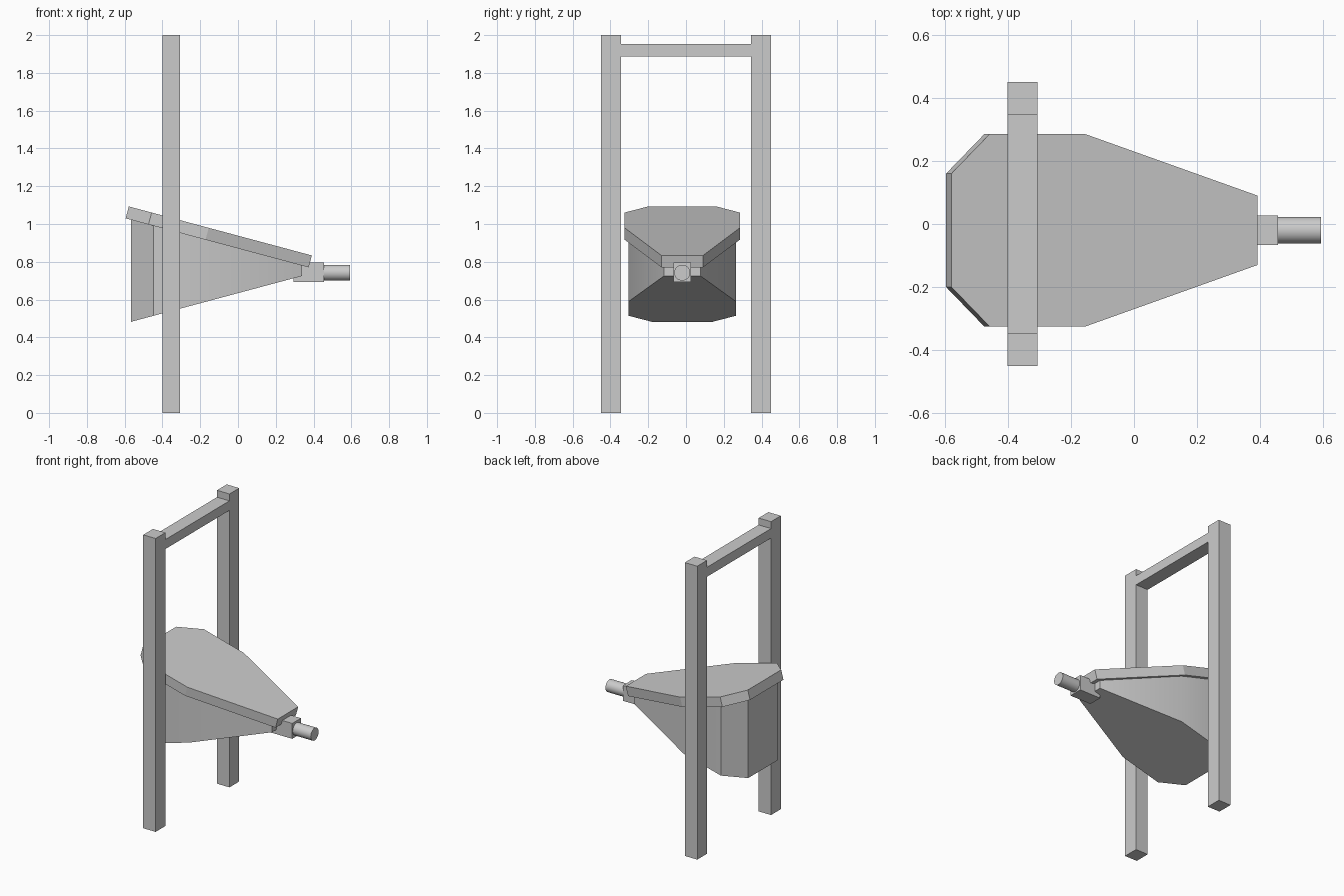
import bpy, bmesh, math

if "Cube" in bpy.data.objects:
    bpy.data.objects.remove(bpy.data.objects["Cube"])

CY = -0.02                      # centre line of the bellows
SLOPE = math.tan(math.radians(15))


def box(name, x0, x1, y0, y1, z0, z1):
    bpy.ops.mesh.primitive_cube_add(
        size=1, location=((x0 + x1) / 2, (y0 + y1) / 2, (z0 + z1) / 2))
    ob = bpy.context.object
    ob.name = name
    ob.scale = (x1 - x0, y1 - y0, z1 - z0)
    bpy.ops.object.transform_apply(location=False, rotation=False, scale=True)
    return ob


def smooth(ob):
    bpy.ops.object.select_all(action='DESELECT')
    ob.select_set(True)
    bpy.context.view_layer.objects.active = ob
    bpy.ops.object.shade_smooth_by_angle(angle=math.radians(30))


def loft(name, half, low, high):
    """Mirror a half outline (x, half width) and join its low and high caps."""
    outline = [(x, -w) for x, w in half] + [(x, w) for x, w in reversed(half)]
    bm = bmesh.new()
    a = [bm.verts.new(low(x, CY + y)) for x, y in outline]
    b = [bm.verts.new(high(x, CY + y)) for x, y in outline]
    bm.faces.new(a[::-1])
    bm.faces.new(b)
    n = len(a)
    for i in range(n):
        j = (i + 1) % n
        bm.faces.new((a[i], a[j], b[j], b[i]))
    bmesh.ops.recalc_face_normals(bm, faces=bm.faces)
    me = bpy.data.meshes.new(name)
    bm.to_mesh(me)
    bm.free()
    ob = bpy.data.objects.new(name, me)
    bpy.context.collection.objects.link(ob)
    return ob


# Frame: two posts and a crossbar
for side, y in (("front", -0.3975), ("back", 0.3975)):
    box(side + "_post", -0.4, -0.306, y - 0.0525, y + 0.0525, 0, 2)
box("crossbar", -0.4, -0.306, -0.345, 0.345, 1.888, 1.953)


def board_under(x):
    return 1.03 - SLOPE * (x + 0.595)


# Tilted lid board
loft("top_board",
     [(-0.595, 0.18), (-0.474, 0.305), (-0.172, 0.305), (0.374, 0.11)],
     lambda x, y: (x, y, board_under(x)),
     lambda x, y: (x + 0.017, y, board_under(x) + 0.063))

# Wedge-shaped air bag below the lid
bag = loft("bellows_bag",
           [(-0.567, 0.16), (-0.447, 0.284), (-0.165, 0.284), (0.339, 0.097)],
           lambda x, y: (x, y, 0.482 + SLOPE * (x + 0.567)),
           lambda x, y: (x, y, board_under(x) + 0.002))
smooth(bag)

# Nozzle block and round spout
box("nozzle_block", 0.295, 0.456, CY - 0.047, CY + 0.047, 0.692, 0.797)
bpy.ops.mesh.primitive_cylinder_add(
    vertices=32, radius=0.042, depth=0.145,
    location=(0.5195, CY, 0.742), rotation=(0, math.pi / 2, 0))
spout = bpy.context.object
spout.name = "spout"
smooth(spout)
